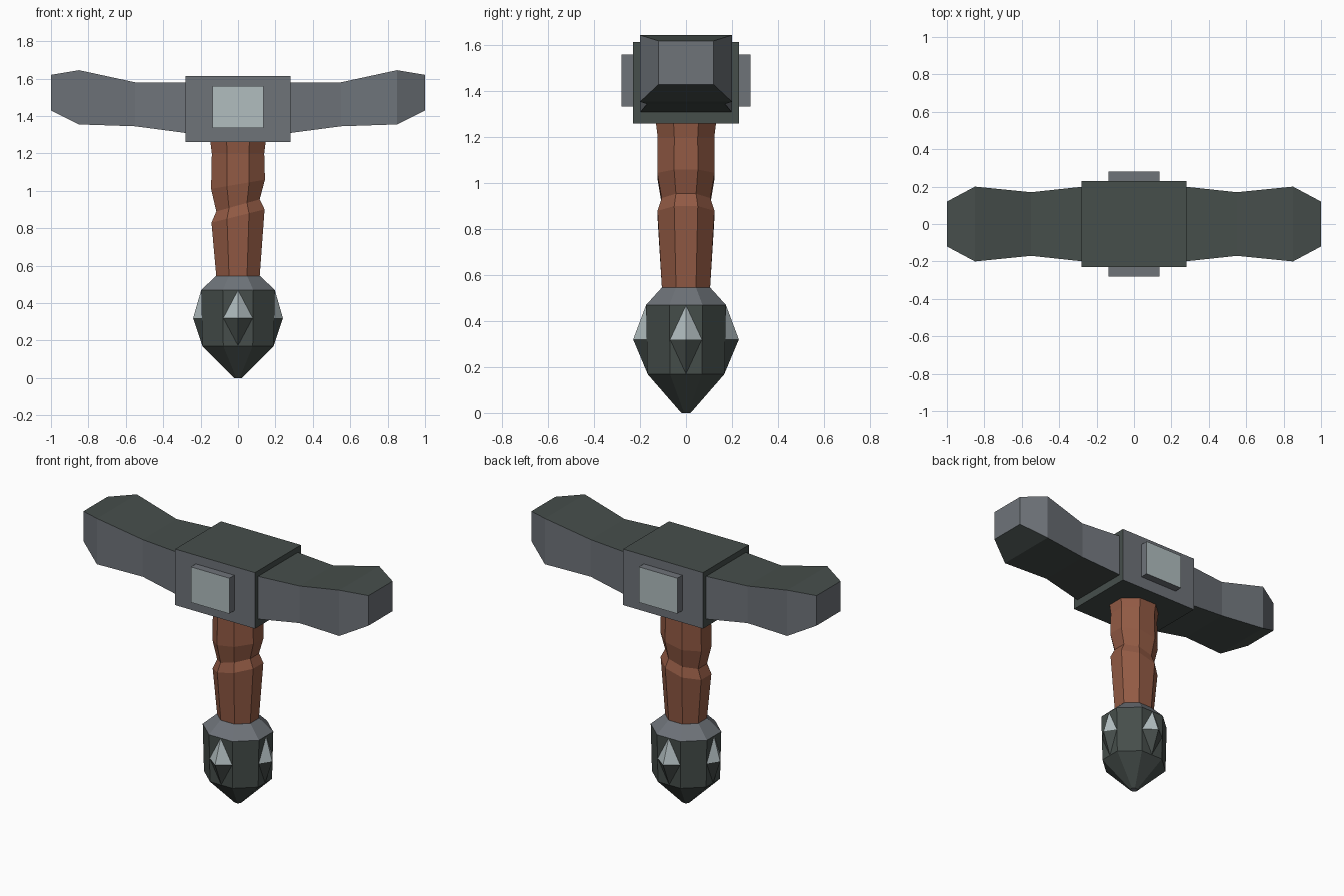
import bpy, bmesh, math

if "Cube" in bpy.data.objects:
    bpy.data.objects.remove(bpy.data.objects["Cube"])


def material(name, rgb):
    m = bpy.data.materials.new(name)
    lin = [((c / 255 + 0.055) / 1.055) ** 2.4 for c in rgb]
    m.diffuse_color = (*lin, 1)
    m.use_nodes = True
    m.node_tree.nodes["Principled BSDF"].inputs["Base Color"].default_value = m.diffuse_color
    return m


STEEL = material("steel grey", (110, 115, 121))
DARK = material("dark iron", (70, 78, 75))
LIGHT = material("pale silver", (177, 189, 191))
BROWN = material("brown leather", (146, 90, 68))


def finish(name, bm, mats, rule=lambda f: 0):
    """Turn a bmesh into a flat-shaded object, colouring faces by rule."""
    bmesh.ops.recalc_face_normals(bm, faces=bm.faces)
    bm.normal_update()
    for f in bm.faces:
        f.material_index = rule(f)
    me = bpy.data.meshes.new(name)
    bm.to_mesh(me)
    bm.free()
    for m in mats:
        me.materials.append(m)
    ob = bpy.data.objects.new(name, me)
    bpy.context.collection.objects.link(ob)
    return ob


def loft(rings):
    """Skin a list of equal-length point rings and cap both ends."""
    bm = bmesh.new()
    vs = [[bm.verts.new(p) for p in r] for r in rings]
    n = len(vs[0])
    for a, b in zip(vs, vs[1:]):
        for i in range(n):
            j = (i + 1) % n
            bm.faces.new((a[i], a[j], b[j], b[i]))
    bm.faces.new(vs[0])
    bm.faces.new(vs[-1])
    return bm


def octagon(hx, hy, z, tilt=0):
    """Eight-sided ring with flats on the axes; tilt raises it along x."""
    k = 1 / math.cos(math.pi / 8)
    pts = []
    for i in range(8):
        a = math.pi / 8 + i * math.pi / 4
        x, y = hx * k * math.cos(a), hy * k * math.sin(a)
        pts.append((x, y, z + tilt * x))
    return pts


def box(hx, y0, y1, z0, z1):
    return loft([[(-hx, y, z0), (hx, y, z0), (hx, y, z1), (-hx, y, z1)] for y in (y0, y1)])


# Head block: steel front and back, dark elsewhere
finish("head_block", box(0.28, -0.23, 0.23, 1.26, 1.615), [STEEL, DARK],
       lambda f: 0 if abs(f.normal.y) > 0.5 else 1)

# Raised plates with pale faces
for side, s in (("front", -1), ("back", 1)):
    finish(side + "_plate", box(0.135, s * 0.22, s * 0.28, 1.335, 1.56), [LIGHT, STEEL],
           lambda f: 0 if abs(f.normal.y) > 0.5 else 1)

# Hammer arms: x, half depth, bottom, top
ARM = [(0.27, 0.20, 1.308, 1.58), (0.55, 0.17, 1.345, 1.58),
       (0.85, 0.20, 1.355, 1.645), (1.0, 0.12, 1.43, 1.62)]
for side, s in (("left", -1), ("right", 1)):
    finish(side + "_arm",
           loft([[(s * x, -h, b), (s * x, h, b), (s * x, h, t), (s * x, -h, t)]
                 for x, h, b, t in ARM]),
           [STEEL, DARK], lambda f: 1 if abs(f.normal.z) > 0.6 else 0)

# Leather grip with a slanted groove: half width, half depth, z, tilt
GRIP = [(0.115, 0.104, 0.53, 0), (0.142, 0.124, 0.865, 0.25), (0.116, 0.106, 0.922, 0.28),
        (0.144, 0.125, 1.035, 0.17), (0.140, 0.123, 1.2, 0), (0.150, 0.133, 1.28, 0)]
finish("grip", loft([octagon(*r) for r in GRIP]), [BROWN])

# Pommel: steel shoulder and tip, dark body
POMMEL = [(0.022, 0.02, 0.0, 0), (0.19, 0.168, 0.17, 0),
          (0.197, 0.174, 0.47, 0), (0.117, 0.106, 0.545, 0)]
finish("pommel", loft([octagon(*r) for r in POMMEL]), [DARK, STEEL],
       lambda f: 1 if f.calc_center_median().z > 0.48 or f.normal.z < -0.95 else 0)

# Studs on the four main pommel faces: pale above, dark below
for i, name in enumerate(("right", "back", "left", "front")):
    on_x = i % 2 == 0
    base, tip, w = (0.193, 0.24, 0.07) if on_x else (0.170, 0.23, 0.08)
    a = i * math.pi / 2
    c, s = math.cos(a), math.sin(a)
    bm = bmesh.new()
    local = [(base + 0.003, 0, 0.472), (base, w, 0.32), (base - 0.003, 0, 0.17),
             (base, -w, 0.32), (tip, 0, 0.32)]
    v = [bm.verts.new((r * c - t * s, r * s + t * c, z)) for r, t, z in local]
    for k in range(4):
        bm.faces.new((v[k], v[(k + 1) % 4], v[4]))
    bm.faces.new(v[:4])
    finish(name + "_stud", bm, [LIGHT, DARK],
           lambda f: 0 if f.calc_center_median().z > 0.33 else 1)
